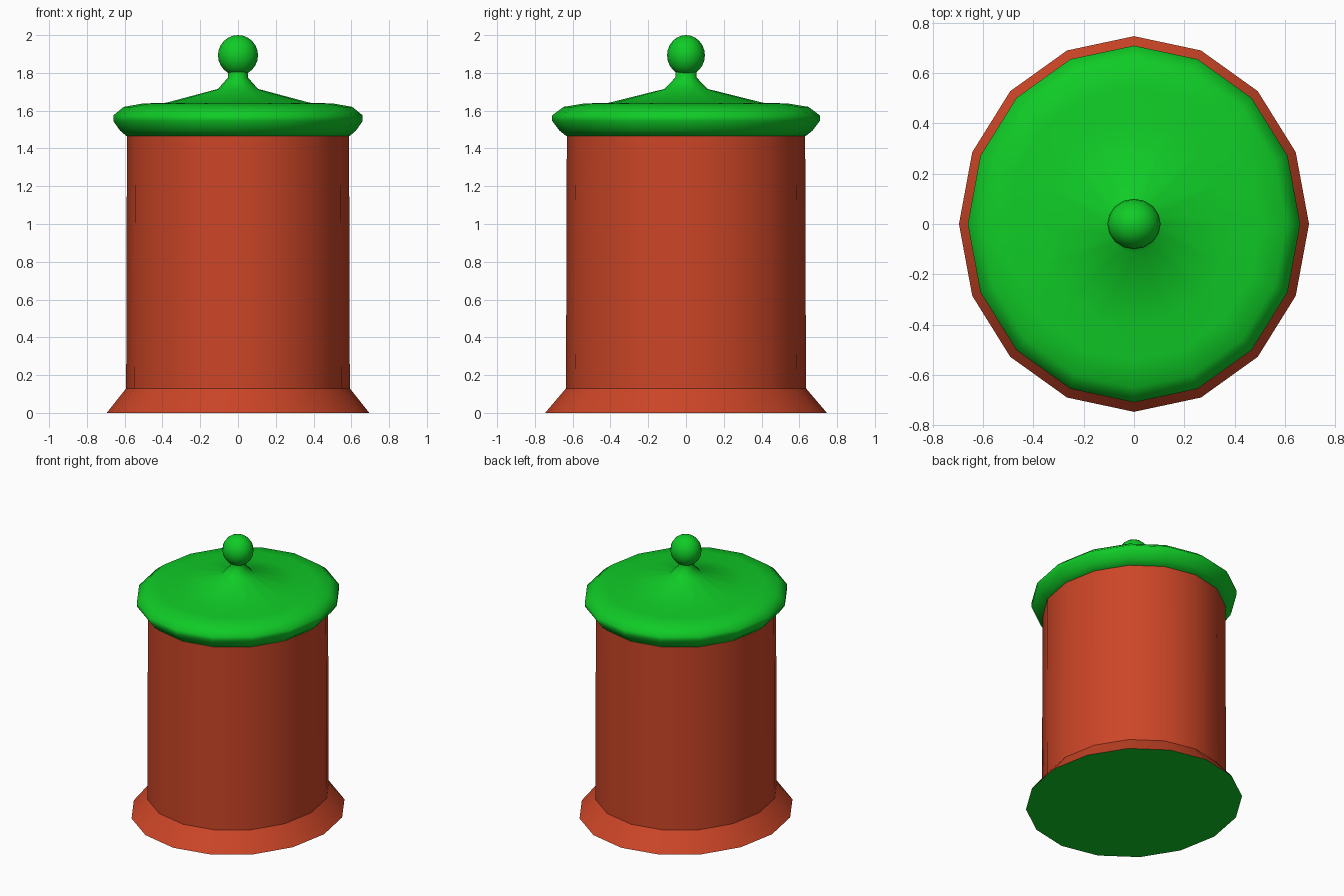
import bpy, bmesh
from math import cos, sin, pi, radians

SIDES = 16
STRETCH = 1.073  # the jar is slightly deeper than wide

cube = bpy.data.objects.get("Cube")
if cube:
    bpy.data.objects.remove(cube, do_unlink=True)


def material(name, rgb):
    mat = bpy.data.materials.new(name)
    mat.use_nodes = True
    color = (*rgb, 1)
    mat.diffuse_color = color
    mat.node_tree.nodes["Principled BSDF"].inputs["Base Color"].default_value = color
    return mat


orange = material("terracotta orange", (0.60, 0.06, 0.02))
green = material("bright green", (0.005, 0.60, 0.02))


def finish(obj, mats, angle):
    for mat in mats:
        obj.data.materials.append(mat)
    bpy.ops.object.select_all(action='DESELECT')
    obj.select_set(True)
    bpy.context.view_layer.objects.active = obj
    bpy.ops.object.shade_smooth_by_angle(angle=radians(angle))


def lathe(name, profile, mats, angle):
    """Closed oval solid from (radius, height) points, listed bottom to top."""
    bm = bmesh.new()
    rings = []
    for r, z in profile:
        turn = [2 * pi * i / SIDES for i in range(SIDES)]
        rings.append([bm.verts.new((r * cos(a), r * STRETCH * sin(a), z)) for a in turn])
    for low, high in zip(rings, rings[1:]):
        for i in range(SIDES):
            j = (i + 1) % SIDES
            bm.faces.new((low[i], low[j], high[j], high[i]))
    bm.faces.new(rings[-1])
    underside = bm.faces.new(rings[0][::-1])
    underside.material_index = len(mats) - 1
    mesh = bpy.data.meshes.new(name)
    bm.to_mesh(mesh)
    bm.free()
    obj = bpy.data.objects.new(name, mesh)
    bpy.context.collection.objects.link(obj)
    finish(obj, mats, angle)


# Flared foot with a green underside, and the straight body
lathe("jar_body", [(0.695, 0), (0.592, 0.13), (0.588, 1.47)], [orange, green], 30)

# Rounded lid rising to a narrow neck
lathe("lid", [(0.59, 1.465), (0.625, 1.495), (0.66, 1.545), (0.66, 1.575),
              (0.605, 1.62), (0.503, 1.638), (0.38, 1.642), (0.106, 1.715),
              (0.053, 1.775), (0.053, 1.81)], [green], 60)

# Ball knob
bpy.ops.mesh.primitive_uv_sphere_add(segments=SIDES, ring_count=12, radius=1,
                                     location=(0, 0, 1.893))
knob = bpy.context.object
knob.name = "knob"
knob.scale = (0.106, 0.1, 0.107)
finish(knob, [green], 60)
